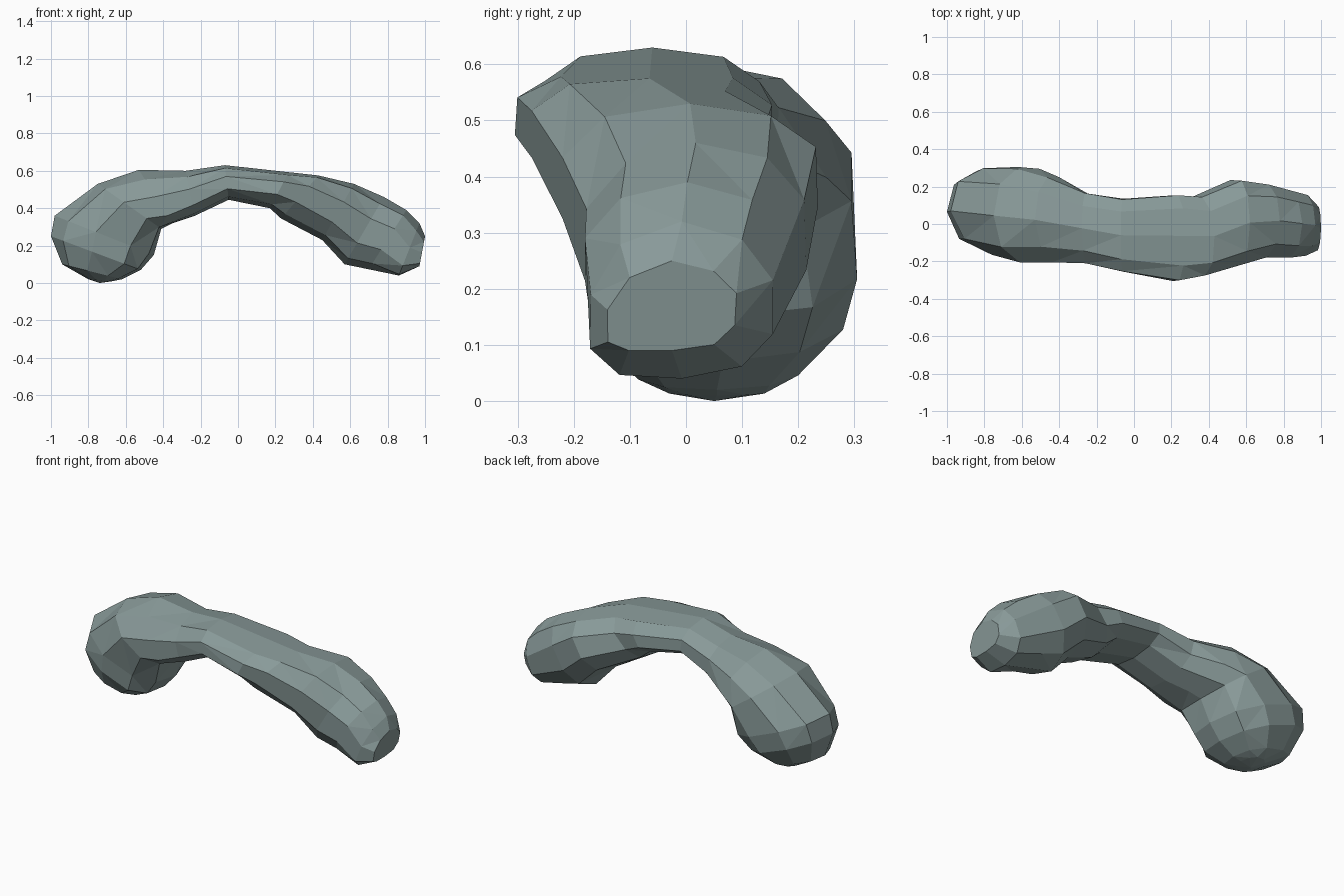
import bpy
import bmesh
import math
import random
from mathutils import Vector

cube = bpy.data.objects.get("Cube")
if cube:
    bpy.data.objects.remove(cube, do_unlink=True)

random.seed(4)
SIDES = 10

# One flat stone colour
stone = bpy.data.materials.new("grey green stone")
stone.use_nodes = True
colour = (0.25, 0.325, 0.32, 1)
stone.diffuse_color = colour
stone.node_tree.nodes["Principled BSDF"].inputs["Base Color"].default_value = colour

# Cross-sections along the arch:
# outer x, z; inner x, z; front y, back y; lift of the front and back bulges
sections = [
    (-.80, .02, -.67, .01, -.03, .14, 0, 0),
    (-.94, .10, -.62, .02, -.09, .20, -.2, 0),
    (-1.0, .25, -.52, .07, -.15, .28, -.3, 0),
    (-.98, .36, -.45, .15, -.165, .305, -.2, 0),
    (-.75, .53, -.41, .29, -.205, .295, -.2, -.1),
    (-.53, .605, -.35, .32, -.205, .25, -.4, -.1),
    (-.28, .60, -.23, .36, -.21, .165, -.2, 0),
    (-.07, .63, -.05, .445, -.255, .135, 0, 0),
    (.27, .59, .17, .40, -.305, .16, .15, 0),
    (.43, .575, .23, .345, -.275, .145, .15, 0),
    (.62, .53, .45, .23, -.22, .235, 0, .15),
    (.78, .46, .57, .10, -.18, .215, 0, .1),
    (.90, .39, .70, .075, -.18, .185, 0, 0),
    (.97, .32, .86, .04, -.175, .16, -.3, -.1),
    (1.0, .25, .97, .09, -.14, .09, -.5, -.1),
]
left_tip = Vector((-.74, .05, 0))
right_tip = Vector((.985, -.03, .17))


def soft_power(value, power=.88):
    """Square off a circle a little."""
    return math.copysign(abs(value) ** power, value)


def clamp(value):
    return max(-1, min(1, value))


def make_ring(bm, ox, oz, ix, iz, front, back, front_lift, back_lift):
    """Rough stone cross-section that touches its outer, inner and side limits."""
    outer, inner = Vector((ox, 0, oz)), Vector((ix, 0, iz))
    centre = (outer + inner) / 2 + Vector((0, (front + back) / 2, 0))
    up = (outer - inner) / 2
    half = (back - front) / 2
    ring = []
    for i in range(SIDES):
        angle = math.tau * i / SIDES
        u, v = soft_power(math.cos(angle)), soft_power(math.sin(angle))
        # Chip the corners, but keep the outer and inner ridge lines true
        chip = 1 if i % (SIDES // 2) == 0 else random.uniform(.96, 1.03)
        lift = (back_lift if v > 0 else front_lift) * v * v
        point = centre + up * clamp(u * chip + lift)
        point.y += clamp(v * 1.05 * chip) * half
        ring.append(bm.verts.new(point))
    return ring


def build_arch():
    bm = bmesh.new()
    rings = [make_ring(bm, *section) for section in sections]

    # Skin between neighbouring sections
    for a, b in zip(rings, rings[1:]):
        for i in range(SIDES):
            j = (i + 1) % SIDES
            bm.faces.new((a[i], a[j], b[j], b[i]))

    # Blunt feet
    for ring, tip in ((rings[0], left_tip), (rings[-1], right_tip)):
        pole = bm.verts.new(tip)
        for i in range(SIDES):
            bm.faces.new((ring[i], ring[(i + 1) % SIDES], pole))

    bmesh.ops.triangulate(bm, faces=bm.faces[:], quad_method='SHORT_EDGE')
    # Merge nearly flat triangles into broad irregular facets
    bmesh.ops.dissolve_limit(bm, angle_limit=math.radians(5),
                             verts=bm.verts[:], edges=bm.edges[:])
    bmesh.ops.recalc_face_normals(bm, faces=bm.faces[:])
    mesh = bpy.data.meshes.new("rock_arch")
    bm.to_mesh(mesh)
    bm.free()
    mesh.materials.append(stone)
    arch = bpy.data.objects.new("rock_arch", mesh)
    bpy.context.collection.objects.link(arch)


build_arch()
